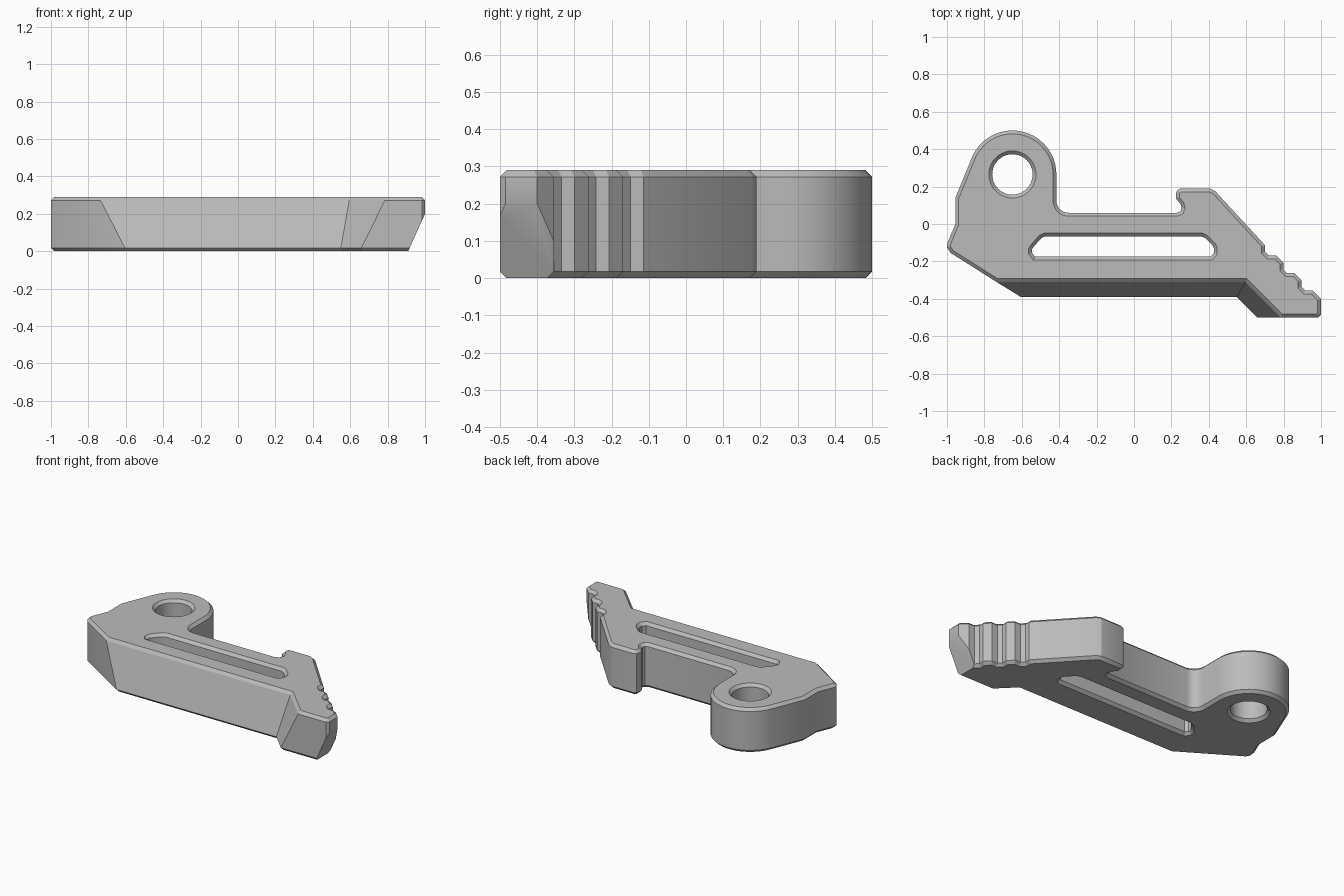
import bpy
import bmesh
from math import cos, sin, radians
from mathutils import Vector

cube = bpy.data.objects.get("Cube")
if cube:
    bpy.data.objects.remove(cube, do_unlink=True)

HEIGHT = 0.29
CHAMFER = 0.018


def arc(cx, cy, radius, start, end, steps):
    """Points along an arc, angles in degrees."""
    angles = [radians(start + (end - start) * i / steps) for i in range(steps + 1)]
    return [(cx + radius * cos(a), cy + radius * sin(a)) for a in angles]


def inset(points, distance):
    """Offset a closed outline towards its left side with mitred corners."""
    result = []
    for i, point in enumerate(points):
        p = Vector(point)
        before = (p - Vector(points[i - 1])).normalized()
        after = (Vector(points[(i + 1) % len(points)]) - p).normalized()
        n1 = Vector((-before.y, before.x))
        n2 = Vector((-after.y, after.x))
        result.append(p + (n1 + n2) * distance / (1 + n1.dot(n2)))
    return result


def add_wall(bm, low, high):
    """Chamfered wall between two matching outlines; returns its end edge loops."""
    levels = [(inset(low, CHAMFER), 0), (low, CHAMFER),
              (high, HEIGHT - CHAMFER), (inset(high, CHAMFER), HEIGHT)]
    rings = [[bm.verts.new((p[0], p[1], z)) for p in outline] for outline, z in levels]
    count = len(low)
    for a, b in zip(rings, rings[1:]):
        for i in range(count):
            j = (i + 1) % count
            bm.faces.new((a[i], a[j], b[j], b[i]))
    return [[bm.edges.get((ring[i], ring[i - 1])) for i in range(count)]
            for ring in (rings[0], rings[-1])]


# Outline, counter-clockwise: sloped front corners come first
front_high = [(-0.735, -0.31), (0.595, -0.31), (0.785, -0.5)]
front_low = [(-0.605, -0.39), (0.55, -0.39), (0.66, -0.5)]

# Tip and stepped grip
rest = [(0.985, -0.5), (1.0, -0.485), (1.0, -0.4)]
for k in range(3):
    x, y = 0.955 - 0.097 * k, -0.355 + 0.093 * k
    rest += [(x, y), (x - 0.04, y), (x - 0.06, y + 0.02), (x - 0.06, y + 0.055)]

# Hook, channel and pivot boss
rest += [(0.435, 0.175), (0.405, 0.19), (0.25, 0.19), (0.232, 0.182), (0.225, 0.165),
         (0.225, 0.135), (0.25, 0.105), (0.255, 0.085), (0.248, 0.068), (0.23, 0.06)]
rest += arc(-0.35, 0.125, 0.065, 270, 180, 8)
rest += arc(-0.65, 0.265, 0.235, 0, 158, 28)

# Rear heel
rest += [(-0.955, 0.14), (-0.955, 0.0), (-0.997, -0.1), (-1.0, -0.125), (-0.98, -0.155)]

# Openings, clockwise
pivot_hole = arc(-0.65, 0.265, 0.108, 360, 0, 40)[:-1]
slot = [(-0.53, -0.175), (-0.545, -0.155), (-0.545, -0.135), (-0.535, -0.12),
        (-0.495, -0.075), (-0.475, -0.066), (0.36, -0.066), (0.38, -0.075),
        (0.42, -0.115), (0.427, -0.13), (0.427, -0.155), (0.41, -0.175)]

bm = bmesh.new()
loops = [add_wall(bm, front_low + rest, front_high + rest),
         add_wall(bm, pivot_hole, pivot_hole),
         add_wall(bm, slot, slot)]

# Flat top and underside with the openings left free
for side, direction in ((0, -1), (1, 1)):
    edges = [edge for loop in loops for edge in loop[side]]
    bmesh.ops.triangle_fill(bm, edges=edges, use_beauty=True, normal=(0, 0, direction))

# Undercut of the tip
cut = bmesh.ops.bisect_plane(
    bm, geom=bm.verts[:] + bm.edges[:] + bm.faces[:], dist=0.0001,
    plane_co=(1.0, 0, 0.2), plane_no=(0.2, 0, -0.09), clear_outer=True)
rim = [e for e in cut["geom_cut"] if isinstance(e, bmesh.types.BMEdge) and e.is_boundary]
bmesh.ops.holes_fill(bm, edges=rim, sides=0)
bmesh.ops.recalc_face_normals(bm, faces=bm.faces[:])

mesh = bpy.data.meshes.new("lever_body")
bm.to_mesh(mesh)
bm.free()
lever = bpy.data.objects.new("lever_body", mesh)
bpy.context.collection.objects.link(lever)

# Single grey finish
grey = bpy.data.materials.new("light_grey")
grey.use_nodes = True
colour = (0.5, 0.5, 0.5, 1)
grey.diffuse_color = colour
grey.node_tree.nodes["Principled BSDF"].inputs["Base Color"].default_value = colour
mesh.materials.append(grey)

bpy.ops.object.select_all(action="DESELECT")
lever.select_set(True)
bpy.context.view_layer.objects.active = lever
bpy.ops.object.shade_smooth_by_angle(angle=radians(25))
